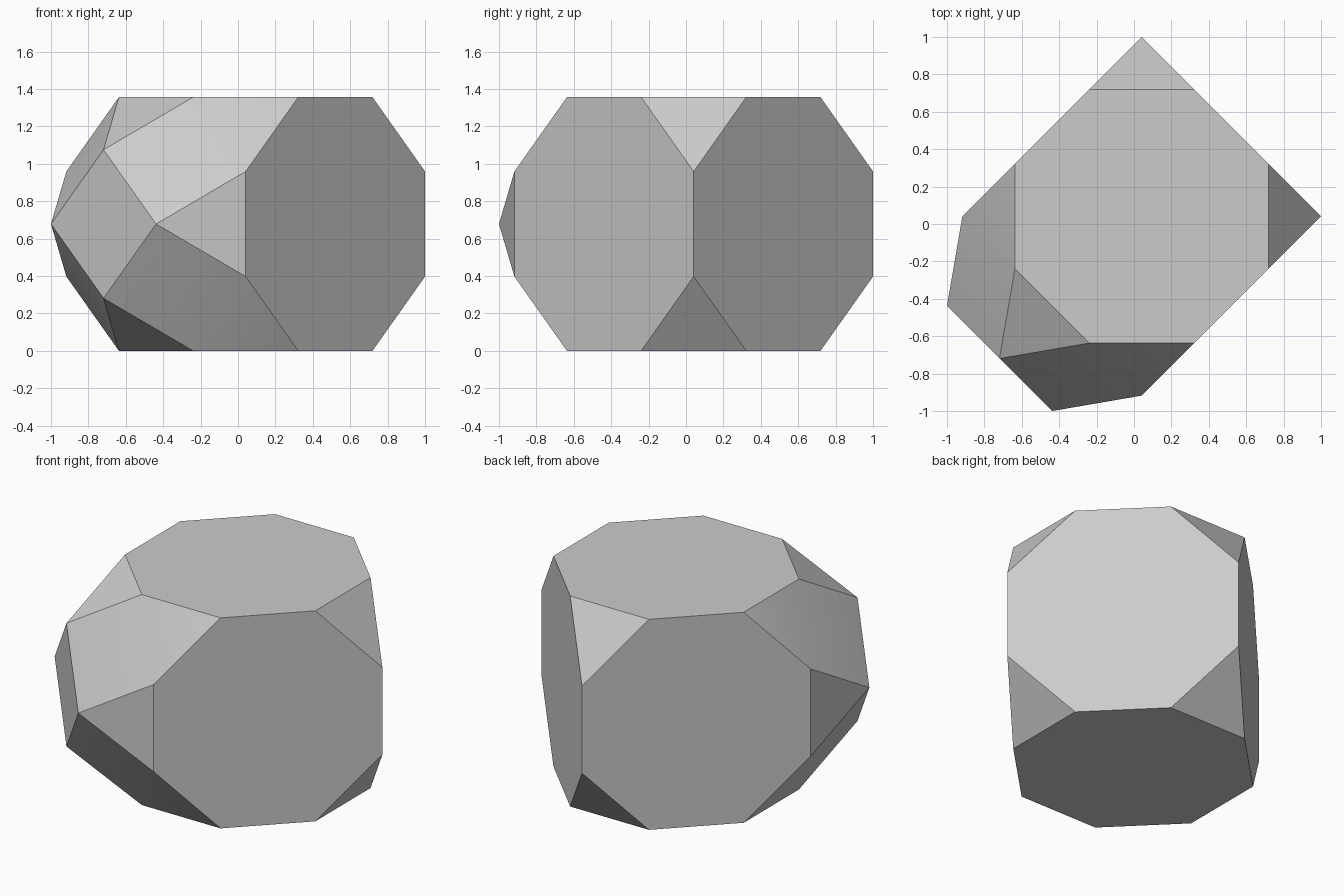
import bpy, bmesh, math
from itertools import product
from mathutils import Matrix, Vector

cube = bpy.data.objects.get("Cube")
if cube:
    bpy.data.objects.remove(cube, do_unlink=True)

HALF = 0.678                                # half width of the truncated cube
EDGE = 2 * HALF / (1 + math.sqrt(2))        # every edge has this length
REACH = EDGE / math.sqrt(2)                 # cap height and half diagonal of its square
SHIFT = 1 - HALF * math.sqrt(2)

# Truncated cube: each corner cut into a triangle
points = set()
for sx, sy, sz in product((-1, 1), repeat=3):
    for axis in range(3):
        p = [sx * HALF, sy * HALF, sz * HALF]
        p[axis] *= EDGE / 2 / HALF
        points.add(tuple(p))

# Square end of the faceted cap on one octagon
for s in (-1, 1):
    points.add((s * REACH, -HALF - REACH, 0))
    points.add((0, -HALF - REACH, s * REACH))

# Wrap the corners in flat faces
bm = bmesh.new()
for p in sorted(points):
    bm.verts.new(p)
bmesh.ops.convex_hull(bm, input=bm.verts[:])
bmesh.ops.dissolve_limit(bm, angle_limit=math.radians(1), verts=bm.verts[:], edges=bm.edges[:])
bmesh.ops.recalc_face_normals(bm, faces=bm.faces[:])
bm.transform(Matrix.Translation(Vector((SHIFT, SHIFT, HALF))) @ Matrix.Rotation(-math.pi / 4, 4, "Z"))

mesh = bpy.data.meshes.new("capped_truncated_cube")
bm.to_mesh(mesh)
bm.free()
solid = bpy.data.objects.new("capped_truncated_cube", mesh)
bpy.context.collection.objects.link(solid)

# Plain grey
grey = bpy.data.materials.new("light_grey")
grey.use_nodes = True
colour = (0.6, 0.6, 0.6, 1)
grey.diffuse_color = colour
for node in grey.node_tree.nodes:
    if node.type == "BSDF_PRINCIPLED":
        node.inputs["Base Color"].default_value = colour
mesh.materials.append(grey)

# Only the shallow joins beside the cap are smooth
bpy.ops.object.select_all(action="DESELECT")
solid.select_set(True)
bpy.context.view_layer.objects.active = solid
bpy.ops.object.shade_smooth_by_angle(angle=math.radians(25))
